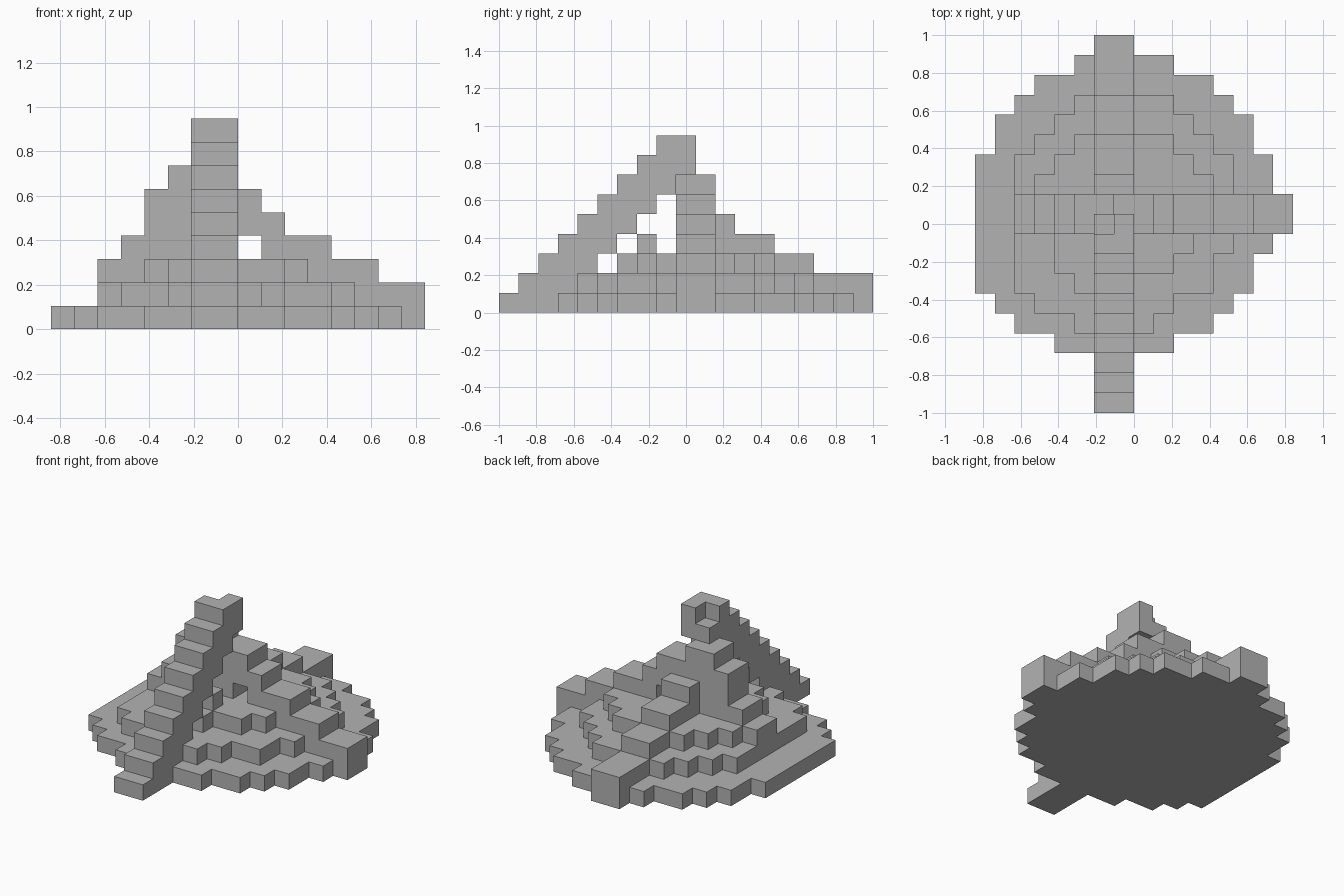
import bpy, bmesh
from mathutils import Vector

cube = bpy.data.objects.get("Cube")
if cube:
    bpy.data.objects.remove(cube)

U = 2 / 19                        # edge of one block
ORIGIN = Vector((-8, -9.5, 0))    # grid corner, in blocks

stone = bpy.data.materials.new("stone_grey")
stone.use_nodes = True
grey = (0.45, 0.45, 0.45, 1)
stone.diffuse_color = grey
stone.node_tree.nodes["Principled BSDF"].inputs["Base Color"].default_value = grey


def box(x, y, z):
    """Block cells in half-open ranges."""
    return {(i, j, k) for i in range(*x) for j in range(*y) for k in range(*z)}


def tier(level, first_row, spans):
    """One terrace: a start and end column for each row."""
    cells = set()
    for n, span in enumerate(spans):
        cells |= box(span, (first_row + n, first_row + n + 1), (level, level + 1))
    return cells


parts = {}

# Terraces of the round mound
parts["lower_terrace"] = tier(0, 3, [
    (4, 10), (2, 12), (1, 13), (0, 14), (0, 14), (0, 15), (0, 16), (0, 16),
    (0, 15), (0, 15), (1, 14), (1, 14), (2, 13), (3, 12), (5, 10), (6, 8)])
parts["middle_terrace"] = tier(1, 4, [
    (5, 9), (3, 10), (2, 12), (2, 12), (2, 13), (2, 13), (2, 13),
    (2, 13), (2, 13), (3, 12), (4, 11), (5, 10)])
parts["upper_terrace"] = tier(2, 6, [
    (5, 8), (4, 10), (4, 11), (3, 12), (3, 12), (3, 12), (4, 11), (5, 10)])

# Stepped ridges: column heights along each arm
ridge = set()
for i, top in enumerate([3, 4, 6, 7, 7, 6, 6, 5, 4, 4, 3, 3, 2, 2], start=2):
    ridge |= box((i, i + 1), (9, 11), (0, top))
parts["cross_ridge"] = ridge - box((8, 9), (9, 11), (3, 4))   # small archway

back = set()
for j, top in enumerate([5, 4, 4, 3, 3, 2, 2, 2], start=11):
    back |= box((6, 8), (j, j + 1), (0, top))
parts["back_ridge"] = back

# Free-standing front stair, three blocks thick
stair = set()
for j in range(9):
    stair |= box((6, 8), (j, j + 1), (max(0, j - 2), j + 1))
parts["front_stair"] = stair
parts["stair_support"] = box((6, 8), (7, 8), (3, 4))

# Lookout at the top with a notched corner
parts["summit_block"] = box((6, 8), (9, 10), (7, 9)) - {(6, 9, 8)}

solid = set().union(*parts.values())


def skin(name, cells):
    """Mesh the exposed block sides, then merge flat regions."""
    bm = bmesh.new()
    for cell in sorted(cells):
        for axis in range(3):
            for side in (0, 1):
                near = list(cell)
                near[axis] += 2 * side - 1
                if tuple(near) in solid:
                    continue
                a, b = (axis + 1) % 3, (axis + 2) % 3
                corners = []
                for da, db in ((0, 0), (1, 0), (1, 1), (0, 1)):
                    p = Vector(cell)
                    p[axis] += side
                    p[a] += da
                    p[b] += db
                    corners.append(bm.verts.new((p + ORIGIN) * U))
                bm.faces.new(corners if side else corners[::-1])
    bmesh.ops.remove_doubles(bm, verts=bm.verts, dist=U / 100)
    bmesh.ops.dissolve_limit(bm, angle_limit=0.01, verts=bm.verts, edges=bm.edges)
    mesh = bpy.data.meshes.new(name)
    bm.to_mesh(mesh)
    bm.free()
    mesh.materials.append(stone)
    bpy.context.collection.objects.link(bpy.data.objects.new(name, mesh))


# Each block belongs to the first part that claims it
claimed = set()
for name, cells in parts.items():
    skin(name, cells - claimed)
    claimed |= cells
